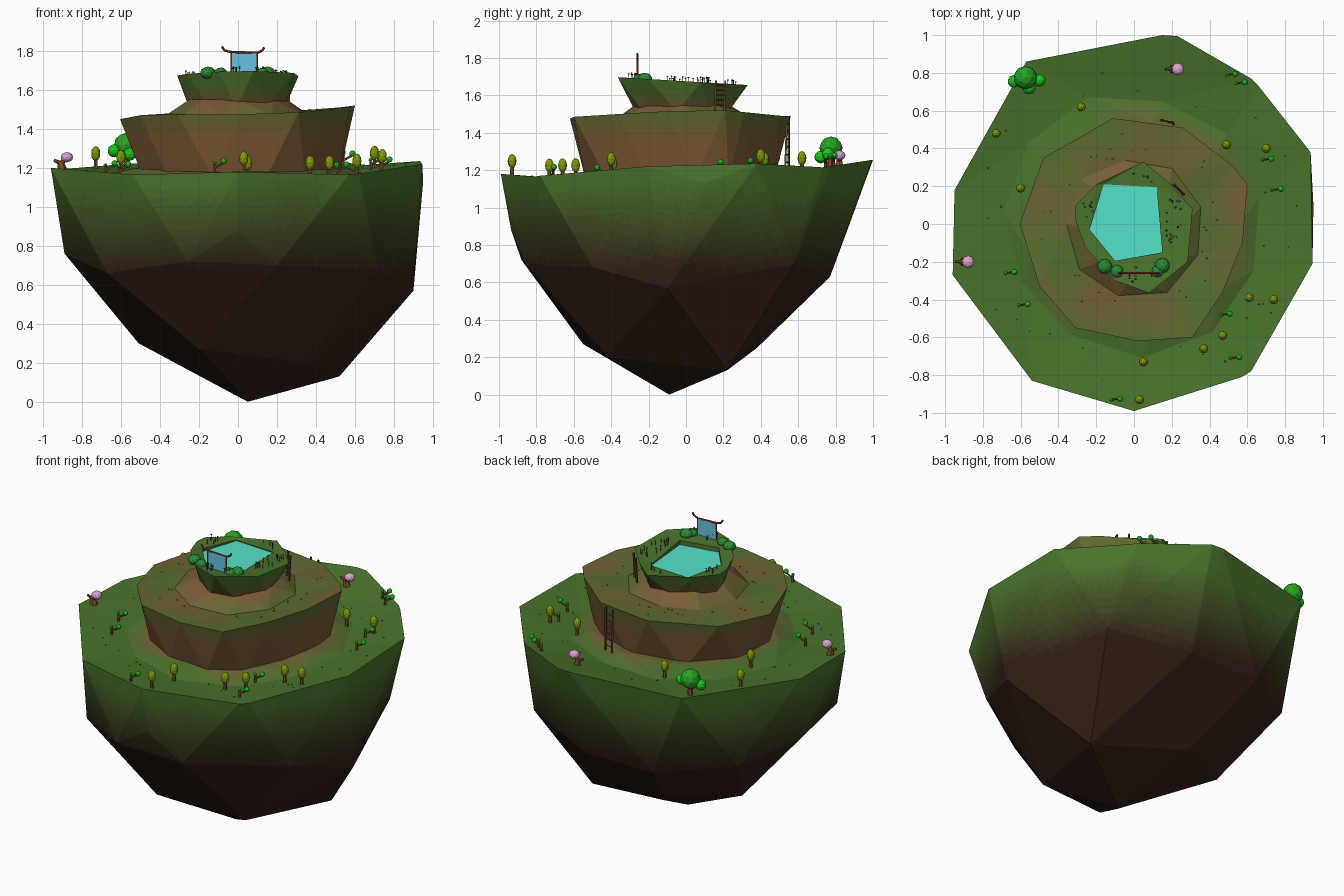
import bpy, bmesh, random
from math import sin, cos, pi, hypot
from mathutils import Vector, Matrix, noise
from mathutils.bvhtree import BVHTree

if "Cube" in bpy.data.objects:
    bpy.data.objects.remove(bpy.data.objects["Cube"])

random.seed(4)
cache = {}


def srgb(h):
    return Vector([int(h[i:i + 2], 16) / 255 for i in (0, 2, 4)])


def mat(name, c):
    if name not in cache:
        m = bpy.data.materials.new(name)
        m.diffuse_color = (*[v ** 2.2 for v in c], 1)
        m.use_nodes = True
        m.node_tree.nodes["Principled BSDF"].inputs["Base Color"].default_value = m.diffuse_color
        cache[name] = m
    return cache[name]


def finish(name, bm, mats):
    me = bpy.data.meshes.new(name)
    bm.to_mesh(me)
    bm.free()
    for m in mats:
        me.materials.append(m)
    ob = bpy.data.objects.new(name, me)
    bpy.context.collection.objects.link(ob)
    return ob


# earth colour ramp: 0 dark soil, 1 grass, 2 brown rock
STEPS = 20
dark, grass, rock = srgb("36241c"), srgb("4b7330"), srgb("7d5a3a")
ramp = [mat("earth_%02d" % i, dark.lerp(grass, i / STEPS) if i <= STEPS
            else grass.lerp(rock, i / STEPS - 1)) for i in range(2 * STEPS + 1)]
clamp = lambda v, a=0.0, b=1.0: max(a, min(b, v))
trees = []


def ring(n, r, z, slope=0.0, cx=0, cy=0, turn=0.0, rough=0.0):
    out = []
    for i in range(n):
        a, k = turn + 2 * pi * i / n, r * (1 + random.uniform(-rough, rough))
        x, y = cx + k * cos(a), cy + k * sin(a)
        out.append((x, y, z + slope * y + random.uniform(-rough, rough) * .1))
    return out


def plateau(name, pts, loops, shade, cuts, depth=0):
    """Hull of the points, top re-cut through nested loops (terrain rings, or a basin)."""
    bm = bmesh.new()
    for p in pts:
        bm.verts.new(p)
    bmesh.ops.convex_hull(bm, input=bm.verts[:])
    bm.normal_update()
    bmesh.ops.delete(bm, geom=[f for f in bm.faces if f.normal.z > 0.3], context='FACES')
    bmesh.ops.delete(bm, geom=[v for v in bm.verts if not v.link_faces], context='VERTS')
    outer = [e for e in bm.edges if e.is_boundary]
    for pts in loops:
        loop = [bm.verts.new(p) for p in pts]
        n = len(loop)
        edges = [bm.edges.new((loop[i], loop[(i + 1) % n])) for i in range(n)]
        bmesh.ops.triangle_fill(bm, use_beauty=True, use_dissolve=False, edges=outer + edges, normal=(0, 0, 1))
        outer = edges
    if depth:
        low = [bm.verts.new((v.co.x, v.co.y, v.co.z - depth)) for v in loop]
        for i in range(n):
            j = (i + 1) % n
            bm.faces.new((loop[i], loop[j], low[j], low[i]))
        loop = low
    bm.faces.new(loop)
    bmesh.ops.triangulate(bm, faces=bm.faces[:])
    bmesh.ops.recalc_face_normals(bm, faces=bm.faces[:])
    trees.append(BVHTree.FromBMesh(bm))
    # flat subdivision only carries the colour gradient
    bmesh.ops.subdivide_edges(bm, edges=bm.edges[:], cuts=cuts, use_grid_fill=True)
    bm.normal_update()
    for f in bm.faces:
        c = f.calc_center_median()
        f.material_index = round(clamp(shade(c, f.normal.z > 0.3), 0, 2) * STEPS)
    return finish(name, bm, ramp)


def ground(x, y):
    hits = [t.ray_cast(Vector((x, y, 3)), Vector((0, 0, -1)))[0] for t in trees]
    return max([h.z for h in hits if h] or [1.2])


# island body
rim = [(.15, 1, 1.255), (.23, .995, 1.255), (.62, .77, 1.22), (.66, .73, 1.215), (.935, .38, 1.235),
       (.945, -.21, 1.22), (.62, -.78, 1.17), (.57, -.81, 1.165), (0, -.99, 1.18), (-.54, -.83, 1.165),
       (-.96, -.27, 1.2), (-.95, .18, 1.19), (-.57, .86, 1.22)]
belly = [(.95, .1, 1.13), (.9, -.1, .57), (.72, -.5, .68), (.2, -.86, .7), (-.26, -.88, .72), (0, -.935, .88),
         (-.67, -.6, .66), (-.89, .05, .76), (-.72, .5, .68), (-.3, .77, .63), (.2, .77, .63), (0, .87, .9),
         (.69, .58, .7), (-.51, .15, .3), (-.2, -.55, .27), (.52, .22, .13), (.35, -.42, .2),
         (-.1, .38, .25), (.05, -.09, 0)]
plateau("island_body", rim + belly,
        [ring(11, .69, 1.165, .03, turn=.2, rough=.04), ring(9, .54, 1.2, .035, rough=.05)],
        lambda c, up: 1 + clamp((.66 - hypot(c.x, c.y)) / .2 + .7 * noise.noise(c * 3)) if up
        else clamp((c.z - .66) / .46 + .1 * noise.noise(c * 3)), 10)

# middle tier
mid = [(-.11, .56, 1.49), (.26, .51, 1.49), (.52, .31, 1.51), (.6, .21, 1.52), (.575, -.1, 1.515),
       (.47, -.36, 1.5), (.31, -.6, 1.485), (.02, -.62, 1.475), (-.31, -.55, 1.475),
       (-.5, -.33, 1.47), (-.605, 0, 1.45), (-.48, .35, 1.47)]
mid_foot = [((a[0] + b[0]) * .44, (a[1] + b[1]) * .44, 1.15) for a, b in zip(mid, mid[1:] + mid[:1])]
plateau("middle_tier", mid + mid_foot,
        [ring(9, .37, 1.478, .02, 0, -.02, .3, .04), ring(8, .25, 1.55, 0, 0, -.02)],
        lambda c, up: 1.5 + .55 * noise.noise(c * 4) + clamp((.36 - hypot(c.x, c.y)) * 4) if up
        else 2 - .8 * clamp((c.z - 1.36) / .16), 6)

# top tier with a sunken pond
top = [(-.31, .1), (-.2, .21), (.05, .33), (.18, .225), (.31, .08), (.285, -.2), (.08, -.365),
       (-.1, -.3), (-.26, -.12), (-.31, .02)]
foot = [((a[0] + b[0]) * .405, (a[1] + b[1]) * .405, 1.51) for a, b in zip(top, top[1:] + top[:1])]
tz = lambda y: 1.675 - .06 * y
pond = [(-.16, .21), (.12, .195), (.15, -.15), (-.1, -.195), (-.235, -.03)]
plateau("top_tier", [(x, y, tz(y)) for x, y in top] + foot, [[(x, y, tz(y) - .012) for x, y in pond]],
        lambda c, up: 1.0 if up else 1.05 + clamp((1.63 - c.z) / .1) * .85, 5, .06)
bm = bmesh.new()
bm.faces.new([bm.verts.new((x, y, 1.645)) for x, y in reversed(pond)])
bm.normal_update()
if bm.faces[:][0].normal.z < 0:
    bmesh.ops.reverse_faces(bm, faces=bm.faces[:])
finish("pond_water", bm, [mat("water", srgb("57e2cb"))])

bark = mat("bark", srgb("80502f"))
leaf = mat("leaf", srgb("22c81e"))
olive = mat("olive_leaf", srgb("839a10"))
pink = mat("blossom", srgb("dca4d2"))
bush_m = mat("bush_leaf", srgb("2c8a38"))
wood = mat("ladder_wood", srgb("5e4a36"))
red = mat("gate_red", srgb("8e4030"))
pane = mat("portal_blue", srgb("66c2e2"))
stone = mat("stone", srgb("55584a"))


def paint(verts, mi):
    for f in {f for v in verts for f in v.link_faces}:
        f.material_index = mi


def blob(bm, loc, r, mi=0, sub=2, tall=1.0):
    m = Matrix.Translation(loc) @ Matrix.Diagonal((1, 1, tall, 1))
    paint(bmesh.ops.create_icosphere(bm, subdivisions=sub, radius=r, matrix=m)['verts'], mi)


def rod(bm, a, b, r1, r2=None, mi=0, seg=6):
    a, b = Vector(a), Vector(b)
    m = Matrix.Translation((a + b) / 2) @ (b - a).to_track_quat('Z', 'Y').to_matrix().to_4x4()
    paint(bmesh.ops.create_cone(bm, cap_ends=True, segments=seg, radius1=r1, radius2=r1 if r2 is None else r2,
                                depth=(b - a).length, matrix=m)['verts'], mi)


# oval trees
for x, y in [(-.28, .62), (-.73, .48), (-.6, .19), (.49, .42), (.7, .4), (.61, -.39), (.74, -.4),
             (.47, -.59), (.37, -.66), (.05, -.73), (.03, -.93)]:
    bm, z = bmesh.new(), ground(x, y)
    rod(bm, (x, y, z - .01), (x, y, z + .05), .012, .009)
    blob(bm, (x, y, z + .075), .024, 1, 2, 1.6)
    finish("oval_tree", bm, [bark, olive])

# branching saplings
for x, y in [(.49, .79), (.54, .745), (.68, .34), (.73, .18), (-.68, -.26), (-.61, -.43),
             (.46, -.48), (.51, -.71), (-.12, -.93)]:
    bm, z = bmesh.new(), ground(x, y)
    rod(bm, (x, y, z - .01), (x, y, z + .045), .009, .007)
    rod(bm, (x, y, z + .025), (x + .045, y + .005, z + .05), .006)
    blob(bm, (x + .047, y + .005, z + .06), .016, 1)
    blob(bm, (x, y, z + .05), .01, 1)
    finish("sapling", bm, [bark, leaf])

# blossom trees
for x, y in [(-.92, -.2), (.19, .82)]:
    bm, z = bmesh.new(), ground(x, y)
    rod(bm, (x + .02, y, z - .01), (x + .01, y, z + .035), .026, .016)
    rod(bm, (x + .01, y, z + .03), (x - .025, y, z + .045), .012, .007)
    rod(bm, (x + .01, y, z + .025), (x + .04, y, z + .055), .014, .01)
    blob(bm, (x + .042, y, z + .06), .033, 1, 2, .8)
    finish("blossom_tree", bm, [bark, pink])

# large round tree
bm = bmesh.new()
rod(bm, (-.57, .77, 1.19), (-.57, .77, 1.3), .018, .012)
for p, r, mi in [((-.575, .775, 1.318), .062, 1), ((-.635, .755, 1.288), .034, 2), ((-.5, .76, 1.288), .033, 2),
                 ((-.555, .72, 1.27), .034, 2)]:
    blob(bm, p, r, mi)
finish("large_tree", bm, [bark, mat("canopy_leaf", srgb("2ca028")), leaf])

# bushes beside the gate
bm = bmesh.new()
for x, y, r in [(-.155, -.225, .04), (-.09, -.25, .034), (.15, -.22, .04), (.125, -.25, .032)]:
    blob(bm, (x, y, 1.688), r, 0, 2, .8)
finish("bushes", bm, [bush_m])

# gate with glowing pane
bm = bmesh.new()
for x in (-.035, .098):
    rod(bm, (x, -.26, 1.67), (x, -.26, 1.79), .005)
beam = [(-.083, 1.823), (-.07, 1.803), (-.04, 1.795), (.1, 1.79), (.125, 1.802), (.135, 1.818)]
for (x0, z0), (x1, z1) in zip(beam, beam[1:]):
    rod(bm, (x0, -.26, z0), (x1, -.26, z1), .006)
finish("gate_frame", bm, [red])
bm = bmesh.new()
bmesh.ops.create_cube(bm, size=1, matrix=Matrix.Translation((.031, -.26, 1.735)) @ Matrix.Diagonal((.13, .004, .105, 1)))
finish("gate_pane", bm, [pane])


# ladders
def ladder(name, a0, b0, a1, b1, rungs):
    bm = bmesh.new()
    a0, b0, a1, b1 = map(Vector, (a0, b0, a1, b1))
    rod(bm, a0, a1, .007, seg=4)
    rod(bm, b0, b1, .007, seg=4)
    for i in range(1, rungs + 1):
        t = i / (rungs + 1)
        rod(bm, a0.lerp(a1, t), b0.lerp(b1, t), .004, seg=4)
    finish(name, bm, [wood])


ladder("tall_ladder", (.15, .55, 1.2), (.21, .53, 1.2), (.14, .55, 1.49), (.2, .54, 1.49), 6)
ladder("short_ladder", (.21, .205, 1.52), (.26, .155, 1.52), (.215, .21, 1.68), (.265, .16, 1.68), 5)

# flowers around the pond
bm = bmesh.new()
spots = [(random.uniform(.17, .25), random.uniform(-.1, .13)) for _ in range(20)]
spots += [(random.uniform(-.03, .13), random.uniform(-.31, -.22)) for _ in range(12)]
spots += [(random.uniform(-.28, -.22), random.uniform(.03, .12)) for _ in range(7)]
spots += [(random.uniform(-.04, .1), random.uniform(.22, .27)) for _ in range(5)]
for i, (x, y) in enumerate(spots):
    z = ground(x, y)
    h = random.uniform(.018, .032)
    rod(bm, (x, y, z - .005), (x, y, z + h), .002, seg=3)
    blob(bm, (x, y, z + h), .006, i % 3, 1, .6)
finish("flowers", bm, [mat("flower_dark", srgb("2b2b35")), mat("flower_plum", srgb("7a3a66")),
                       mat("flower_gold", srgb("8a8a20"))])

# scattered pebbles
bm = bmesh.new()
for i in range(60):
    a, r = random.uniform(0, 2 * pi), random.choice([random.uniform(.36, .5), random.uniform(.66, .88)])
    x, y = r * cos(a), r * sin(a)
    blob(bm, (x, y, ground(x, y) + .001), random.uniform(.004, .006), 0, 1, .7)
finish("pebbles", bm, [stone])
